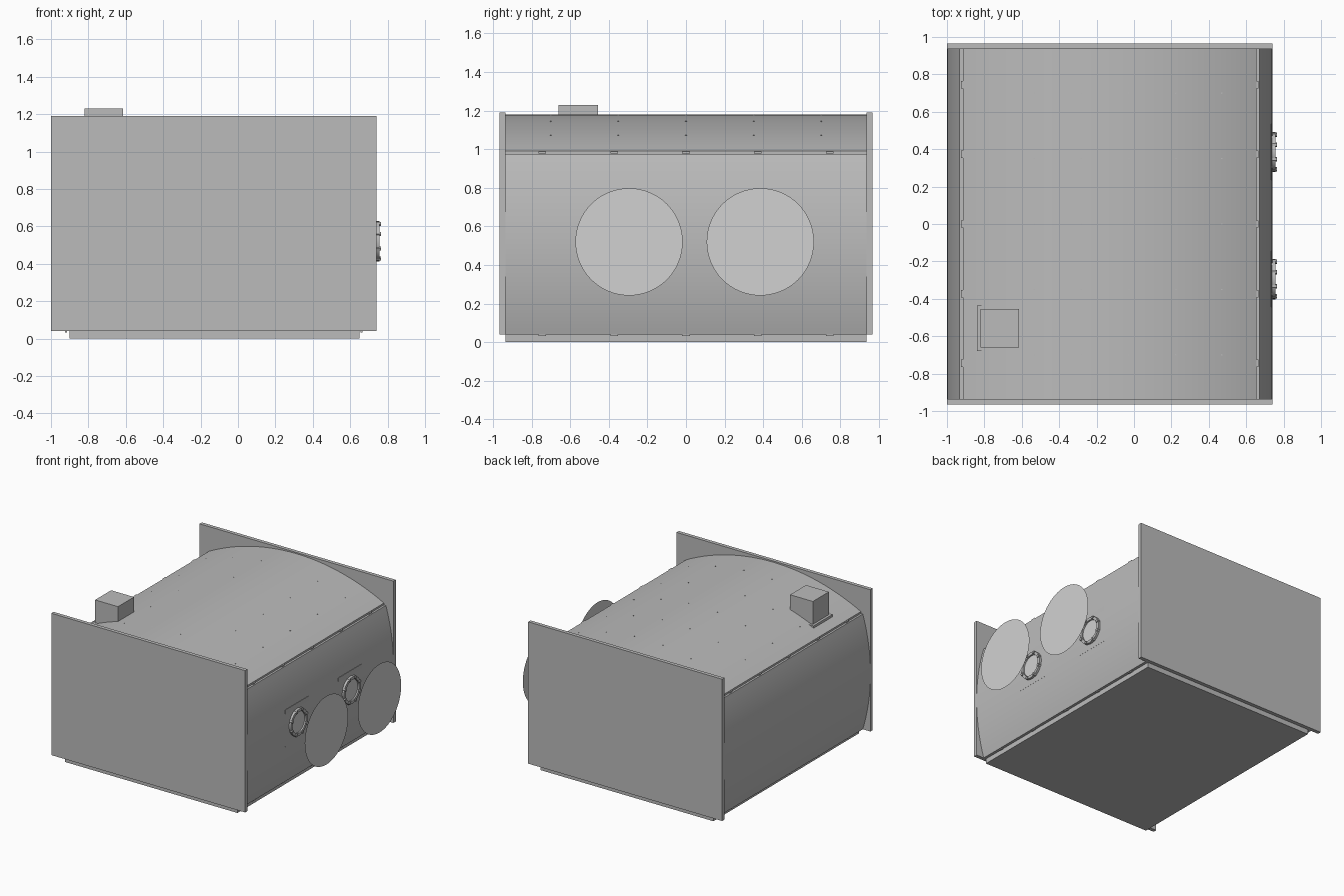
import bpy, bmesh, math
from mathutils import Matrix, Vector

cube = bpy.data.objects.get("Cube")
if cube:
    bpy.data.objects.remove(cube, do_unlink=True)


def material(name, v):
    m = bpy.data.materials.new(name)
    m.use_nodes = True
    m.diffuse_color = (v, v, v, 1)
    m.node_tree.nodes["Principled BSDF"].inputs["Base Color"].default_value = (v, v, v, 1)
    return m


GREY = material("sheet grey", 0.5)
PALE = material("pale glass", 0.64)

CX = -0.13          # middle of the body across x
HALF_Y = 0.935      # body half length between the end plates
WALL_Z0, WALL_Z1 = 0.04, 0.975
MID_Z = 0.52


def finish(name, bm, mat=GREY, smooth=False):
    bmesh.ops.recalc_face_normals(bm, faces=bm.faces)
    me = bpy.data.meshes.new(name)
    bm.to_mesh(me)
    bm.free()
    ob = bpy.data.objects.new(name, me)
    bpy.context.collection.objects.link(ob)
    me.materials.append(mat)
    if smooth:
        bpy.ops.object.select_all(action="DESELECT")
        ob.select_set(True)
        bpy.context.view_layer.objects.active = ob
        bpy.ops.object.shade_smooth_by_angle(angle=math.radians(30))
    return ob


def add_box(bm, lo, hi):
    lo, hi = Vector(lo), Vector(hi)
    mat = Matrix.Translation((lo + hi) / 2) @ Matrix.Diagonal((*(hi - lo), 1))
    bmesh.ops.create_cube(bm, size=1, matrix=mat)


def box(name, lo, hi):
    bm = bmesh.new()
    add_box(bm, lo, hi)
    return finish(name, bm)


def arc(a, b, sag, n=24):
    """Points along a circular arc from a to b, bulging to the left by sag."""
    a, b = Vector(a), Vector(b)
    chord = (b - a).length
    r = (chord * chord / 4 + sag * sag) / (2 * sag)
    along = (b - a).normalized()
    out = Vector((-along.y, along.x))
    centre = (a + b) / 2 - out * (r - sag)
    half = math.asin(chord / 2 / r)
    return [centre + out * r * math.cos(t) + along * r * math.sin(t)
            for t in (half * (2 * i / n - 1) for i in range(n + 1))]


def extrude_y(name, profile):
    bm = bmesh.new()
    verts = [bm.verts.new((x, -HALF_Y, z)) for x, z in profile]
    face = bm.faces.new(verts)
    new = bmesh.ops.extrude_face_region(bm, geom=[face])["geom"]
    bmesh.ops.translate(bm, vec=(0, 2 * HALF_Y, 0),
                        verts=[v for v in new if isinstance(v, bmesh.types.BMVert)])
    return finish(name, bm, smooth=True)


# Floor and end plates
box("base", (-0.9, -HALF_Y, 0), (0.65, HALF_Y, WALL_Z0))
for name, y in (("front_plate", -0.965), ("back_plate", HALF_Y)):
    box(name, (-1, y, 0.04), (0.74, y + 0.03, 1.19))

# Arched roof and bulging side walls
roof_arc = arc((CX - 0.785, 0.99), (CX + 0.785, 0.99), 0.19, 32)
extrude_y("roof", roof_arc + [(CX + 0.785, 0.96), (CX - 0.785, 0.96)])
wall_arc = arc((-0.802, WALL_Z0), (-0.802, WALL_Z1), 0.069)
for name, s in (("left_wall", -1), ("right_wall", 1)):
    pts = [(CX + s * p.x, p.y) for p in wall_arc]
    extrude_y(name, pts + [(CX - s * 0.7, WALL_Z1), (CX - s * 0.7, WALL_Z0)])

# Joint tabs along the top and bottom wall edges
bm = bmesh.new()
for y in (-0.745, -0.372, 0, 0.372, 0.745):
    for s in (-1, 1):
        for z in (0.983, 0.037):
            x = CX + s * 0.79
            add_box(bm, (x - 0.006, y - 0.02, z - 0.004), (x + 0.006, y + 0.02, z + 0.004))
finish("joint_tabs", bm)

# Small rivets on the roof
bm = bmesh.new()
for p in roof_arc[3:-2:5]:
    for y in (-0.7, -0.35, 0, 0.35, 0.7):
        bmesh.ops.create_cone(bm, cap_ends=True, segments=8, radius1=0.004, radius2=0.004,
                              depth=0.004, matrix=Matrix.Translation((p.x, y, p.y)))
finish("roof_rivets", bm)

# Chimney box with its flat flange
box("chimney", (-0.82, -0.66, 1.0), (-0.615, -0.455, 1.23))
box("chimney_flange", (-0.84, -0.68, 1.005), (-0.595, -0.435, 1.045))


def ring(name, y, x0, x1, r_in, r_out, n=32):
    bm = bmesh.new()
    loops = []
    for x, r in ((x0, r_out), (x1, r_out), (x1, r_in), (x0, r_in)):
        loops.append([bm.verts.new((x, y + r * math.cos(a), MID_Z + r * math.sin(a)))
                      for a in (2 * math.pi * i / n for i in range(n))])
    for k in range(4):
        a, b = loops[k], loops[(k + 1) % 4]
        for i in range(n):
            j = (i + 1) % n
            bm.faces.new((a[i], a[j], b[j], b[i]))
    return finish(name, bm, smooth=True)


def disc(name, x, y, r, n=64):
    bm = bmesh.new()
    turn = Matrix.Translation((x, y, MID_Z)) @ Matrix.Rotation(math.pi / 2, 4, "Y")
    bmesh.ops.create_circle(bm, cap_ends=True, segments=n, radius=r, matrix=turn)
    return finish(name, bm, PALE)


# Portholes, each with a backing plate, bolted ring, glass and a loose disc outside
for side, y in (("front", -0.295), ("back", 0.385)):
    box(side + "_porthole_plate", (0.7, y - 0.15, MID_Z - 0.15), (0.736, y + 0.15, MID_Z + 0.15))
    ring(side + "_porthole_ring", y, 0.72, 0.757, 0.085, 0.108)
    disc(side + "_porthole_glass", 0.745, y, 0.09, 32)
    bm = bmesh.new()
    for i in range(8):
        a = math.pi * (i + 0.5) / 4
        turn = (Matrix.Translation((0.75, y + 0.1 * math.cos(a), MID_Z + 0.1 * math.sin(a)))
                @ Matrix.Rotation(math.pi / 2, 4, "Y"))
        bmesh.ops.create_cone(bm, cap_ends=True, segments=6, radius1=0.012, radius2=0.012,
                              depth=0.03, matrix=turn)
    finish(side + "_porthole_bolts", bm)
    disc(side + "_loose_disc", 1.0, y, 0.278)
